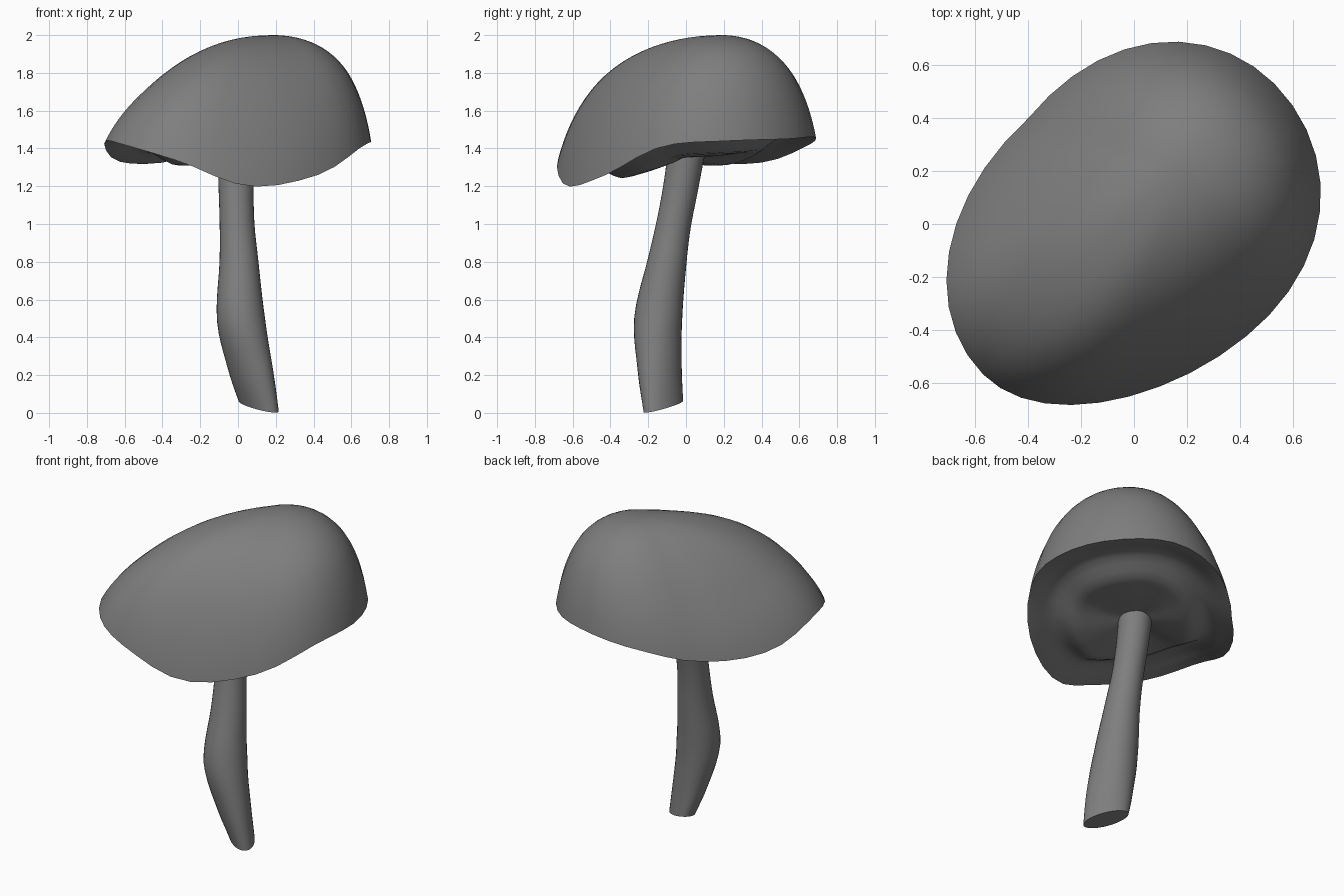
import bpy, bmesh
from math import sin, cos, tau, pi
from mathutils import Vector

cube = bpy.data.objects.get("Cube")
if cube:
    bpy.data.objects.remove(cube)

gray = bpy.data.materials.new("plain_gray")
gray.use_nodes = True
gray.diffuse_color = (0.21, 0.21, 0.21, 1)
gray.node_tree.nodes["Principled BSDF"].inputs["Base Color"].default_value = gray.diffuse_color


def catmull(p0, p1, p2, p3, u):
    return 0.5 * (2 * p1 + (p2 - p0) * u + (2 * p0 - 5 * p1 + 4 * p2 - p3) * u * u
                  + (3 * p1 - p0 - 3 * p2 + p3) * u ** 3)


def around(values, a):
    # smooth value at angle a from evenly spaced values round a full turn
    n = len(values)
    k = a / tau * n
    i = int(k)
    return catmull(*(values[(i + d) % n] for d in (-1, 0, 1, 2)), k - i)


def lerp_keys(keys, f):
    for (f0, v0), (f1, v1) in zip(keys, keys[1:]):
        if f <= f1:
            u = (f - f0) / (f1 - f0)
            return v0 + (v1 - v0) * u * u * (3 - 2 * u)
    return keys[-1][1]


def bridge(bm, a, b):
    n = len(a)
    for i in range(n):
        j = (i + 1) % n
        bm.faces.new((a[i], a[j], b[j], b[i]))


def finish(bm, name):
    bmesh.ops.recalc_face_normals(bm, faces=bm.faces[:])
    mesh = bpy.data.meshes.new(name)
    bm.to_mesh(mesh)
    bm.free()
    mesh.materials.append(gray)
    ob = bpy.data.objects.new(name, mesh)
    bpy.context.collection.objects.link(ob)
    bpy.ops.object.select_all(action="DESELECT")
    ob.select_set(True)
    bpy.context.view_layer.objects.active = ob
    bpy.ops.object.shade_smooth_by_angle(angle=pi / 4)


# Cap: egg-shaped plan on a diagonal axis, with a wavy saddle rim
SEGMENTS = 40
LONG = Vector((1, 1, 0)).normalized()
SIDE = Vector((1, -1, 0)).normalized()
RIM_HEIGHTS = [1.45, 1.44, 1.41, 1.26, 1.20, 1.33, 1.41, 1.44, 1.335, 1.325, 1.41, 1.46]
FULLNESS = [2.65, 2.65, 2.4, 2.2, 2.35, 2.4, 2.0, 1.68, 1.6, 1.7, 2.0, 2.4]
APEX = LONG * 0.27
CUT = 0.95


def rim_point(a):
    c, s = cos(a), sin(a)
    along = c * (0.75 if c > 0 else 0.805)
    if s > 0:
        across = s * 0.6 * (1 + 0.13 * c)
    else:
        across = s * 0.565 * (1 + (0.13 if c > 0 else -0.07) * c)
    return LONG * along + SIDE * across + Vector((0, 0, around(RIM_HEIGHTS, a)))


def dome_point(a, f):
    # superellipse profile, cut before it turns vertical
    rim = rim_point(a)
    p = 2.1 + (around(FULLNESS, a) - 2.1) * min(1, f * 1.3)
    low = (1 - CUT ** p) ** (1 / p)
    g = ((1 - (CUT * f) ** p) ** (1 / p) - low) / (1 - low)
    pos = APEX.lerp(rim, f)
    pos.z = rim.z + (2 - rim.z) * g
    return pos


# Underside: a groove inside the rim, then a broad bulge round the stem
GILL_KEYS = [(0, -0.05), (0.3, -0.055), (0.52, -0.05), (0.77, 0.035), (1, 0)]


def under_point(a, f):
    rim = rim_point(a)
    pos = rim * f
    pos.z = 1.40 + (rim.z - 1.40) * f + lerp_keys(GILL_KEYS, f)
    return pos


bm = bmesh.new()
angles = [tau * i / SEGMENTS for i in range(SEGMENTS)]
rim_ring = [bm.verts.new(rim_point(a)) for a in angles]
for point, tip, steps in ((dome_point, APEX + Vector((0, 0, 2)), 24),
                          (under_point, Vector((0, 0, 1.35)), 18)):
    ring = rim_ring
    for k in range(steps - 1, 0, -1):
        f = sin(k / steps * pi / 2) if point is dome_point else k / steps
        inner = [bm.verts.new(point(a, f)) for a in angles]
        bridge(bm, ring, inner)
        ring = inner
    centre = bm.verts.new(tip)
    for i in range(SEGMENTS):
        bm.faces.new((ring[i], ring[(i + 1) % SEGMENTS], centre))
finish(bm, "cap")

# Stem: bent tube swept through x, y, z, radius
STEM = [Vector(v) for v in ((0.11, -0.12, 0.034, 0.11), (0.065, -0.14, 0.24, 0.12),
                            (0.015, -0.147, 0.5, 0.127), (0.005, -0.1, 0.8, 0.103),
                            (-0.005, -0.065, 1.0, 0.092), (-0.01, -0.027, 1.2, 0.093),
                            (-0.01, 0.015, 1.46, 0.1))]
FOOT_NORMAL = Vector((0.15, -0.2, 1)).normalized()
path = []
pts = [2 * STEM[0] - STEM[1]] + STEM + [2 * STEM[-1] - STEM[-2]]
for i in range(len(STEM) - 1):
    path += [catmull(*pts[i:i + 4], u / 5) for u in range(5)]
path.append(STEM[-1])

bm = bmesh.new()
previous = None
for i, p in enumerate(path):
    ahead, behind = path[min(i + 1, len(path) - 1)], path[max(i - 1, 0)]
    tangent = (ahead - behind).to_3d().normalized()
    # the foot is cut at a slant and flattened along the cap's long axis
    foot = max(0, 1 - i / 10)
    normal = tangent.lerp(FOOT_NORMAL, max(0, 1 - i / 6))
    turn = Vector((0, 0, 1)).rotation_difference(normal)
    wide, thin = SIDE * (1 + 0.22 * foot), LONG * (1 - 0.34 * foot)
    ring = [bm.verts.new(p.to_3d() + turn @ (wide * cos(a) + thin * sin(a)) * p.w)
            for a in (tau * k / 32 for k in range(32))]
    if previous:
        bridge(bm, previous, ring)
    else:
        bm.faces.new(ring)
    previous = ring
bm.faces.new(previous)
finish(bm, "stem")
